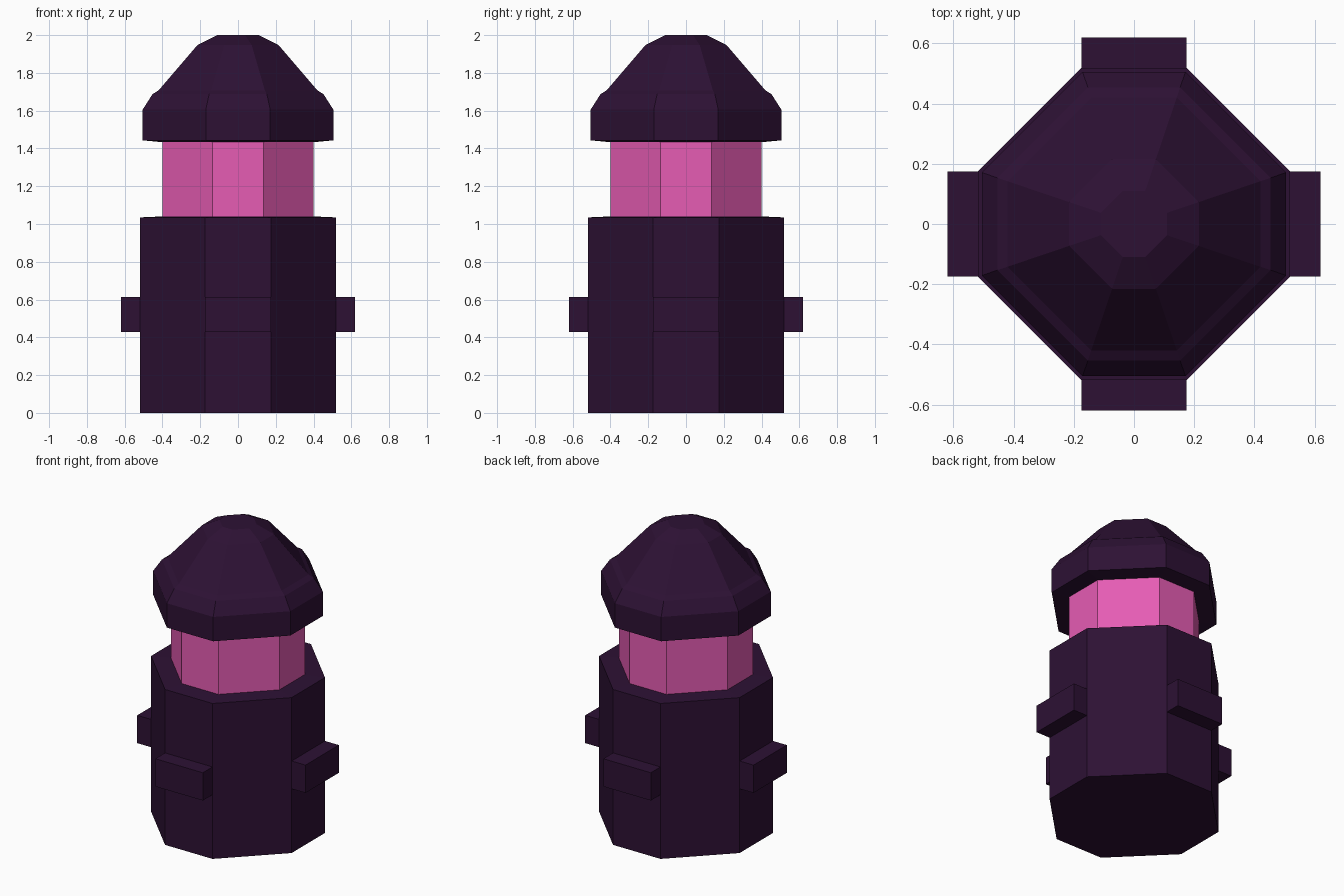
import bpy
from math import pi

if "Cube" in bpy.data.objects:
    bpy.data.objects.remove(bpy.data.objects["Cube"])

RATIO = 0.338  # half width of a straight face / distance of that face from the axis


def material(name, color):
    m = bpy.data.materials.new(name)
    m.diffuse_color = (*color, 1)
    m.use_nodes = True
    m.node_tree.nodes["Principled BSDF"].inputs["Base Color"].default_value = m.diffuse_color
    return m


dark = material("dark_purple", (0.026, 0.0055, 0.034))
pink = material("pink_glow", (0.79, 0.107, 0.456))


def make(name, verts, faces, mat):
    me = bpy.data.meshes.new(name)
    me.from_pydata(verts, [], faces)
    me.materials.append(mat)
    ob = bpy.data.objects.new(name, me)
    bpy.context.collection.objects.link(ob)
    return ob


def octagon(r, z):
    h = r * RATIO
    return [(r, -h, z), (r, h, z), (h, r, z), (-h, r, z),
            (-r, h, z), (-r, -h, z), (-h, -r, z), (h, -r, z)]


def stack(name, profile, mat):
    """Closed eight-sided solid through (radius, z) rings, bottom to top."""
    verts = [v for r, z in profile for v in octagon(r, z)]
    n = len(profile)
    faces = [tuple(reversed(range(8))), tuple(range(8 * n - 8, 8 * n))]
    for k in range(n - 1):
        for i in range(8):
            j = (i + 1) % 8
            a, b = 8 * k, 8 * k + 8
            faces.append((a + i, a + j, b + j, b + i))
    return make(name, verts, faces, mat)


# Body, glowing band and domed cap
stack("body", [(0.518, 0), (0.518, 1.035), (0.40, 1.04)], dark)
stack("window_band", [(0.40, 1.04), (0.40, 1.433)], pink)
stack("cap", [(0.40, 1.433), (0.505, 1.443), (0.505, 1.605), (0.453, 1.687),
              (0.42, 1.708), (0.215, 1.947), (0.11, 2.0)], dark)

# Four blocks on the straight faces
for i, side in enumerate(("right", "back", "left", "front")):
    bpy.ops.mesh.primitive_cube_add(size=1)
    ob = bpy.context.object
    ob.name = side + "_block"
    for v in ob.data.vertices:
        v.co = (0.565 + v.co.x * 0.11, v.co.y * 0.35, 0.52 + v.co.z * 0.185)
    ob.rotation_euler.z = i * pi / 2
    ob.data.materials.append(dark)
